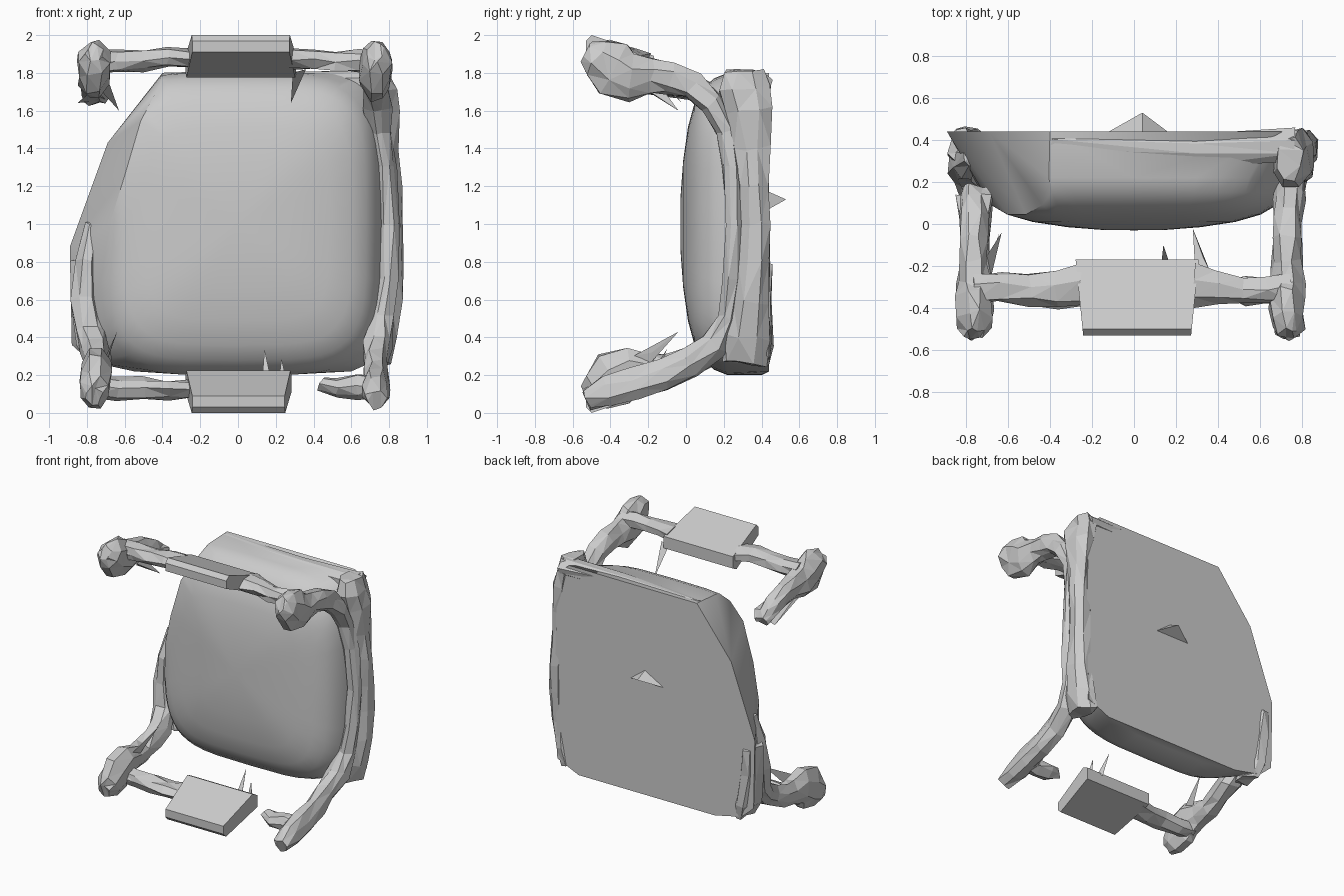
import bpy, bmesh, math, random
from mathutils import Vector

random.seed(4)
X, Y = Vector((1, 0, 0)), Vector((0, 1, 0))


def finish(bm, name):
    bmesh.ops.recalc_face_normals(bm, faces=bm.faces[:])
    me = bpy.data.meshes.new(name)
    bm.to_mesh(me)
    bm.free()
    ob = bpy.data.objects.new(name, me)
    bpy.context.collection.objects.link(ob)
    return ob


def hull(name, pts):
    bm = bmesh.new()
    for p in pts:
        bm.verts.new(p)
    res = bmesh.ops.convex_hull(bm, input=bm.verts[:])
    loose = [v for v in bm.verts if not v.link_faces]
    bmesh.ops.delete(bm, geom=loose, context='VERTS')
    return finish(bm, name)


def tube(name, path, side, sides=8, jitter=0.012):
    """Rough faceted tube; path rows are x, y, z, half width along side, other half width."""
    bm = bmesh.new()
    rings = []
    P = [Vector(p[:3]) for p in path]
    for i, p in enumerate(P):
        t = (P[min(i + 1, len(P) - 1)] - P[max(i - 1, 0)]).normalized()
        up = t.cross(side).normalized()
        a, b = path[i][3:]
        ring = []
        for k in range(sides):
            w = 2 * math.pi * (k + 0.5) / sides
            j = Vector([random.uniform(-jitter, jitter) for _ in range(3)])
            ring.append(bm.verts.new(p + side * a * math.cos(w) * 1.05 + up * b * math.sin(w) * 1.05 + j))
        rings.append(ring)
    for r, s in zip(rings, rings[1:]):
        for k in range(sides):
            n = (k + 1) % sides
            bm.faces.new((r[k], r[n], s[n], s[k]))
    bm.faces.new(rings[0])
    bm.faces.new(rings[-1])
    bmesh.ops.triangulate(bm, faces=bm.faces[:])
    return finish(bm, name)


def lerp_table(table, z):
    for (z0, x0), (z1, x1) in zip(table, table[1:]):
        if z <= z1:
            return x0 + (x1 - x0) * (z - z0) / (z1 - z0)
    return table[-1][1]


# Padded body: domed rounded-square cushion on a flat back, upper left corner cut away
cut = [(0.0, -0.76), (0.6, -0.76), (1.0, -0.71), (1.35, -0.58), (1.6, -0.5), (1.8, -0.4)]
profile = [(0.40, 1.0), (0.22, 1.0), (0.15, 0.965), (0.09, 0.90), (0.045, 0.80),
           (0.01, 0.64), (-0.015, 0.42), (-0.028, 0.2), (-0.03, 0.0)]
pts = []
for y, s in profile:
    for k in range(48):
        w = 2 * math.pi * k / 48
        c, n = math.cos(w), math.sin(w)
        e = 0.46
        x = 0.755 * s * math.copysign(abs(c) ** e, c)
        z = 1 + 0.8 * s * math.copysign(abs(n) ** e, n)
        if x >= lerp_table(cut, z) - 0.01:
            pts.append((x, y, z))
        if s == 0:
            break
back = [(-0.4, 1.8), (-0.69, 1.43), (-0.89, 0.88), (-0.88, 0.36), (-0.78, 0.27),
        (-0.55, 0.22), (0.6, 0.22), (0.78, 0.3), (0.8, 1.0), (0.78, 1.72), (0.68, 1.8)]
pts += [(x, 0.44, z) for x, z in back]
body = hull("padded_body", pts)
bpy.context.view_layer.objects.active = body
body.select_set(True)
bpy.ops.object.shade_smooth_by_angle(angle=math.radians(28))

# Arms that sweep forward and end in broad knobs, as y, z, half width, half height
knob = [(-0.525, 1.91, .04, .055), (-0.47, 1.885, .08, .105), (-0.38, 1.82, .085, .15),
        (-0.29, 1.78, .08, .13), (-0.18, 1.785, .07, .085), (-0.08, 1.77, .065, .08)]


def arm(rows, x, flip=False):
    return [(x, y, 2 - z if flip else z, a, b) for y, z, a, b in rows]


right_path = arm(knob, 0.73) + [
    (0.73, 0.03, 1.73, .07, .075), (0.74, 0.13, 1.64, .07, .065), (0.75, 0.21, 1.5, .06, .055),
    (0.78, 0.245, 1.3, .055, .045), (0.80, 0.255, 1.0, .055, .045), (0.79, 0.245, 0.7, .055, .045),
    (0.76, 0.22, 0.5, .06, .055), (0.74, 0.15, 0.36, .07, .075), (0.73, 0.02, 0.27, .07, .08),
    (0.73, -0.12, 0.2, .07, .08), (0.73, -0.28, 0.15, .07, .08), (0.73, -0.42, 0.11, .07, .08),
    (0.73, -0.525, 0.07, .05, .05)]
tube("right_arm_and_rail", right_path, X)
tube("upper_left_arm", arm(knob, -0.76) + [
    (-0.755, 0.04, 1.73, .07, .06), (-0.75, 0.12, 1.69, .07, .05), (-0.755, 0.17, 1.66, .06, .03)], X)
tube("lower_left_arm_and_rail", arm(knob, -0.76, True) + [
    (-0.75, 0.03, 0.27, .07, .08), (-0.75, 0.14, 0.33, .08, .075), (-0.78, 0.23, 0.43, .08, .07),
    (-0.81, 0.28, 0.6, .07, .08), (-0.80, 0.3, 0.8, .06, .08), (-0.77, 0.32, 1.0, .03, .05)], X)

# Outer frame: right upright with corner joints, and the lower left corner
tube("right_upright", [
    (0.74, 0.31, 1.81, .06, .1), (0.75, 0.31, 1.72, .085, .14), (0.77, 0.33, 1.6, .08, .12),
    (0.785, 0.35, 1.4, .07, .09), (0.795, 0.36, 1.2, .07, .085), (0.80, 0.36, 1.0, .07, .085),
    (0.80, 0.36, 0.8, .07, .085), (0.79, 0.35, 0.58, .075, .095), (0.76, 0.33, 0.4, .08, .13),
    (0.74, 0.32, 0.26, .06, .12)], X)
tube("lower_left_corner", [
    (-0.74, 0.34, 0.25, .05, .09), (-0.77, 0.35, 0.36, .09, .11), (-0.81, 0.36, 0.6, .07, .09),
    (-0.83, 0.37, 0.8, .05, .08)], X)
tube("top_edge_rail", [(0.76, 0.37, 1.75, .08, .06), (0.3, 0.36, 1.75, .08, .05),
                       (-0.4, 0.37, 1.75, .07, .05)], Y)

# Tilted handle blocks and their connecting bars, top and bottom
for label, flip in (("upper", False), ("lower", True)):
    z_of = (lambda z: 2 - z) if flip else (lambda z: z)
    section = [(-0.50, 2.0), (-0.17, 1.89), (-0.17, 1.80), (-0.22, 1.775), (-0.53, 1.91), (-0.53, 1.97)]
    hull(label + "_handle_block", [
        (x + 0.03 * (y + 0.2) / 0.3 * math.copysign(1, x), y, z_of(z))
        for y, z in section for x in (-0.275, 0.305 if not flip else 0.28)])
    tube(label + "_left_bar", [
        (-0.76, -0.31, z_of(1.86), .07, .06), (-0.64, -0.3, z_of(1.87), .07, .06),
        (-0.5, -0.31, z_of(1.87), .07, .055), (-0.37, -0.31, z_of(1.88), .09, .05),
        (-0.25, -0.29, z_of(1.87), .1, .05)], Y, 7)
    end = [(0.52, -0.32, z_of(1.865), .065, .055)]
    if flip:
        end += [(0.44, -0.3, 0.16, .03, .04)]
    else:
        end += [(0.4, -0.3, 1.87, .075, .055), (0.28, -0.29, 1.87, .1, .06)]
    tube(label + "_right_bar", [(0.74, -0.31, z_of(1.86), .07, .06),
                                (0.63, -0.32, z_of(1.86), .065, .06)] + end, Y, 7)

# Torn slivers sticking out of the surface: two or three base points and a tip
slivers = [
    [(0.29, -0.2, 1.8), (0.36, -0.22, 1.82), (0.33, -0.16, 1.8), (0.28, -0.02, 1.64)],
    [(-0.72, -0.2, 1.7), (-0.68, -0.25, 1.74), (-0.7, -0.15, 1.75), (-0.63, -0.04, 1.6)],
    [(0.13, -0.19, 0.2), (0.17, -0.19, 0.2), (0.15, -0.16, 0.18), (0.14, -0.1, 0.34)],
    [(0.22, -0.19, 0.2), (0.25, -0.19, 0.2), (0.24, -0.17, 0.18), (0.23, -0.17, 0.29)],
    [(-0.7, -0.28, 0.3), (-0.68, -0.18, 0.32), (-0.7, -0.2, 0.25), (-0.64, -0.04, 0.43)],
    [(-0.12, 0.44, 1.08), (0.16, 0.44, 1.08), (0.04, 0.44, 1.17), (0.04, 0.53, 1.13)],
    [(-0.78, -0.3, 1.7), (-0.76, -0.3, 1.72), (-0.7, 0.12, 1.66), (-0.85, 0.14, 1.64)],
]
for i, s in enumerate(slivers):
    hull("torn_sliver_%d" % (i + 1), s)
